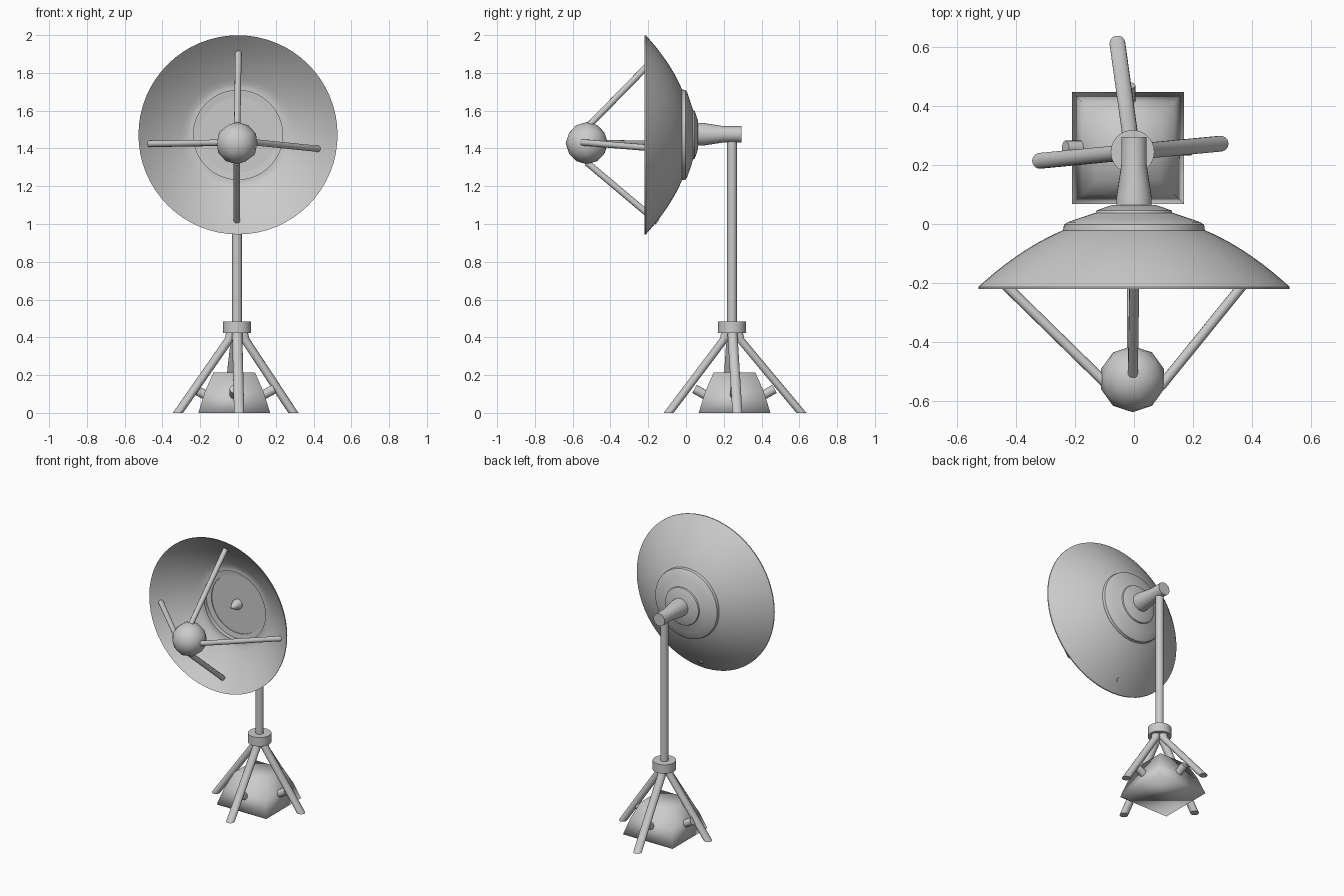
import bpy, bmesh, math
from mathutils import Vector, Matrix

if "Cube" in bpy.data.objects:
    bpy.data.objects.remove(bpy.data.objects["Cube"])


def finish(name, bm, angle=35):
    bmesh.ops.recalc_face_normals(bm, faces=bm.faces)
    me = bpy.data.meshes.new(name)
    bm.to_mesh(me)
    bm.free()
    ob = bpy.data.objects.new(name, me)
    bpy.context.collection.objects.link(ob)
    bpy.ops.object.select_all(action='DESELECT')
    ob.select_set(True)
    bpy.context.view_layer.objects.active = ob
    bpy.ops.object.shade_smooth_by_angle(angle=math.radians(angle))
    return ob


def loft(name, rings, angle=35):
    """Closed skin over a list of equally long point rings."""
    bm = bmesh.new()
    vs = [[bm.verts.new(p) for p in r] for r in rings]
    n = len(vs[0])
    for a, b in zip(vs, vs[1:]):
        for i in range(n):
            j = (i + 1) % n
            bm.faces.new((a[i], a[j], b[j], b[i]))
    bm.faces.new(vs[0])
    bm.faces.new(vs[-1])
    return finish(name, bm, angle)


def circle(c, r, u, v, n):
    c = Vector(c)
    return [c + r * (math.cos(t) * u + math.sin(t) * v)
            for t in (2 * math.pi * i / n for i in range(n))]


X, Y, Z = (Vector(a) for a in ((1, 0, 0), (0, 1, 0), (0, 0, 1)))


def lathe_y(name, profile, z, n):
    """Turn (radius, y) points about a line along y."""
    return loft(name, [circle((0, y, z), r, X, Z, n) for r, y in profile])


def rod(name, a, b, r, n=12):
    a, b = Vector(a), Vector(b)
    d = (b - a).normalized()
    u = d.orthogonal().normalized()
    v = d.cross(u)
    return loft(name, [circle(a, r, u, v, n), circle(b, r, u, v, n)])


def bowl(r):
    return 0.029 - r * r / 1.148


DISH_Z = 1.472
# Dish: outer bowl, stepped back plate, then recessed inner face
radii = [0.527 - i * (0.527 - 0.24) / 10 for i in range(11)]
front = [(0.001, 0.0), (0.2, 0.0), (0.2, -0.006), (0.236, -0.01), (0.236, -0.038), (0.252, -0.038)]
front += [(r, bowl(r) - 0.007) for r in reversed(radii[:-1])]
back = [(r, bowl(r)) for r in radii]
back += [(0.237, -0.002), (0.225, 0.006), (0.185, 0.02), (0.13, 0.038),
         (0.127, 0.046), (0.075, 0.064), (0.001, 0.066)]
lathe_y("dish", front + back, DISH_Z, 64)

# Small feed cone in the middle of the dish
lathe_y("feed_cone", [(0.034, 0.01), (0.034, -0.02), (0.006, -0.075)], DISH_Z, 16)

# Rear arm
lathe_y("rear_arm", [(0.06, 0.05), (0.06, 0.09), (0.043, 0.2), (0.043, 0.295)], DISH_Z + 0.003, 24)

# Receiver ball
bm = bmesh.new()
bmesh.ops.create_icosphere(bm, subdivisions=2, radius=0.112,
                           matrix=Matrix.Translation((-0.005, -0.525, 1.428)))
finish("receiver_ball", bm, 60)

# Struts from ball to dish
for side, a, b in (("top", (-0.004, -0.51, 1.525), (0.002, -0.138, 1.905)),
                   ("bottom", (-0.006, -0.525, 1.325), (-0.006, -0.15, 1.01)),
                   ("left", (-0.095, -0.54, 1.43), (-0.468, -0.175, 1.424)),
                   ("right", (0.09, -0.55, 1.432), (0.425, -0.137, 1.398))):
    rod(side + "_strut", a, b, 0.017)

# Pole and collar
PX, PY = -0.005, 0.244
rod("pole", (PX, PY, 0.43), (PX, PY, 1.45), 0.026, 16)
rod("collar", (PX, PY, 0.424), (PX, PY, 0.485), 0.074, 32)

# Four splayed legs with level feet
for side, fx, fy in (("left", -0.318, 0.214), ("right", 0.293, 0.272),
                     ("back", -0.056, 0.611), ("front", 0.006, -0.092)):
    d = Vector((fx - PX, fy - PY, 0)).normalized()
    c = Vector((PX, PY, 0))
    pts = [(fx, fy, 0), c + d * 0.038 + Z * 0.395, c + d * 0.03 + Z * 0.43]
    loft(side + "_leg", [circle(p, 0.027, X, Y, 14) for p in pts], 50)

# Weight block under the legs
BX, BY = -0.02, 0.257
rings = [[(BX + sx * h, BY + sy * h, z) for sx, sy in ((-1, -1), (1, -1), (1, 1), (-1, 1))]
         for h, z in ((0.19, 0.0), (0.156, 0.11), (0.11, 0.215))]
loft("weight_block", rings, 180)

# Pegs joining the block to the legs
for side, dx, dy in (("left", -1, 0), ("right", 1, 0), ("back", 0, 1), ("front", 0, -1)):
    rod(side + "_peg", (BX + dx * 0.1, BY + dy * 0.1, 0.065),
        (BX + dx * 0.212, BY + dy * 0.212, 0.127), 0.025, 14)
